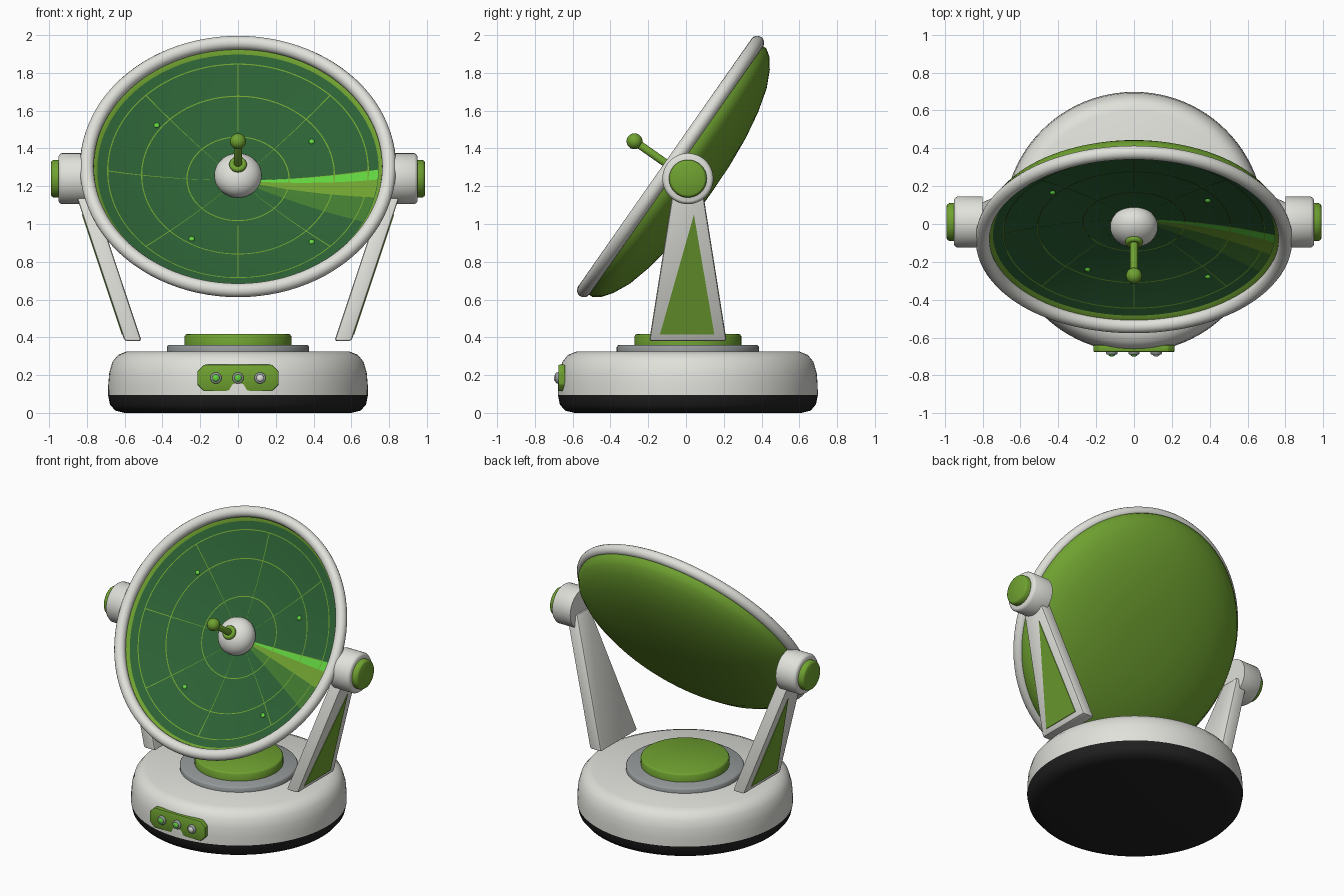
import bpy, bmesh
from math import sin, cos, pi, radians
from mathutils import Matrix, Vector

cube = bpy.data.objects.get("Cube")
if cube:
    bpy.data.objects.remove(cube)


def material(name, r, g, b):
    m = bpy.data.materials.new(name)
    m.use_nodes = True
    m.diffuse_color = (r, g, b, 1)
    node = next(n for n in m.node_tree.nodes if n.type == 'BSDF_PRINCIPLED')
    node.inputs["Base Color"].default_value = (r, g, b, 1)
    return m


WHITE = material("warm_white", .74, .75, .70)
LIME = material("lime_green", .16, .36, .03)
SCREEN = material("dark_green", .025, .12, .035)
GLOW = material("bright_green", .12, .65, .05)
TRAIL = material("faded_green", .055, .2, .03)
GREY = material("mid_grey", .3, .32, .32)
BLACK = material("black_rubber", .015, .015, .015)

# Whole-model frame, and the tilted dish frame (local z is the dish axis)
BASE = Matrix.Translation((0, .01, 0))
PIVOT = Matrix.Translation((0, .01, 1.24))
DISH = PIVOT @ Matrix.Rotation(radians(55), 4, 'X')


def finish(name, bm, mat, frame, angle=45, recalc=True):
    if recalc:
        bmesh.ops.recalc_face_normals(bm, faces=bm.faces)
    bm.transform(frame)
    me = bpy.data.meshes.new(name)
    bm.to_mesh(me)
    bm.free()
    me.materials.append(mat)
    me.shade_smooth()
    me.set_sharp_from_angle(angle=radians(angle))
    ob = bpy.data.objects.new(name, me)
    bpy.context.collection.objects.link(ob)
    return ob


def lathe(name, profile, mat, frame, segs=64, closed=False):
    """Turn (radius, height) points around local z."""
    bm = bmesh.new()
    vs = [bm.verts.new((r, 0, z)) for r, z in profile]
    es = [bm.edges.new(p) for p in zip(vs, vs[1:])]
    if closed:
        es.append(bm.edges.new((vs[-1], vs[0])))
    bmesh.ops.spin(bm, geom=vs + es, axis=(0, 0, 1), cent=(0, 0, 0),
                   angle=2 * pi, steps=segs, use_duplicate=False)
    bmesh.ops.remove_doubles(bm, verts=bm.verts, dist=1e-5)
    return finish(name, bm, mat, frame)


def disc(name, r, z0, z1, mat, frame, bevel=.012, segs=64):
    return lathe(name, [(0, z0), (r, z0), (r, z1 - bevel), (r - bevel / 2, z1 - bevel / 4),
                        (r - bevel, z1), (0, z1)], mat, frame, segs)


def ball(name, r, height, z, mat, frame):
    arc = [(r * sin(pi * i / 20), z - height * cos(pi * i / 20)) for i in range(21)]
    return lathe(name, arc, mat, frame, 40)


def loft(name, ring_a, ring_b, mat, frame, bevel=0):
    """Solid between two matching polygons."""
    bm = bmesh.new()
    a = [bm.verts.new(p) for p in ring_a]
    b = [bm.verts.new(p) for p in ring_b]
    bm.faces.new(a)
    bm.faces.new(b)
    for i in range(len(a)):
        j = (i + 1) % len(a)
        bm.faces.new((a[i], a[j], b[j], b[i]))
    if bevel:
        bmesh.ops.bevel(bm, geom=bm.edges[:], offset=bevel, segments=2,
                        profile=.5, affect='EDGES')
    return finish(name, bm, mat, frame, 30)


def bowl(r):
    return -.02 + .1 * (r / .74) ** 2


def patch(name, r0, r1, a0, a1, lift, mat, rows=16):
    """Sheet following the concave screen between two radii and angles."""
    bm = bmesh.new()
    cols = max(1, round((a1 - a0) / 3))
    grid = []
    for i in range(rows + 1):
        r = r0 + (r1 - r0) * i / rows
        angles = [radians(a0 + (a1 - a0) * j / cols) for j in range(cols + 1)]
        grid.append([bm.verts.new((r * cos(t), r * sin(t), bowl(r) + lift)) for t in angles])
    for p, q in zip(grid, grid[1:]):
        for j in range(cols):
            bm.faces.new((p[j], q[j], q[j + 1], p[j + 1]))
    return finish(name, bm, mat, DISH, recalc=False)


# Base and turntable
lathe("base_foot", [(0, 0), (.60, 0), (.65, .012), (.678, .045), (.688, .095), (0, .095)],
      BLACK, BASE, 96)
lathe("base_body", [(0, .095), (.688, .095), (.687, .15), (.682, .21), (.665, .27),
                    (.635, .307), (.59, .325), (0, .325)], WHITE, BASE, 96)
disc("turntable_ring", .377, .32, .36, GREY, BASE)
disc("turntable_cap", .283, .355, .417, LIME, BASE)

# Control panel with three lamps
w, h, c = .215, .07, .035
outline = [(-w, -h + c), (-w + c, -h), (w - c, -h), (w, -h + c),
           (w, h - c), (w - c, h), (-w + c, h), (-w, h - c)]
loft("control_panel", [(x, -.65, .185 + z) for x, z in outline],
     [(x, -.686, .185 + z) for x, z in outline], LIME, BASE, .006)
for i, (x, mat) in enumerate([(-.117, GLOW), (0, GLOW), (.117, WHITE)]):
    lamp = BASE @ Matrix.Translation((x, -.68, .185)) @ Matrix.Rotation(pi / 2, 4, 'X')
    disc(f"lamp_socket_{i}", .03, 0, .02, GREY, lamp, .006, 24)
    ball(f"lamp_{i}", .019, .01, .02, mat, lamp)

# Support arms, side panels and pivots
for s, side in ((1, "left"), (-1, "right")):
    def outer(z):
        return .60 + .333 * (z - .38)

    def section(z, y):
        return [(s * (outer(z) - t), v, z) for t, v in ((0, -y), (0, y), (.09, y), (.09, -y))]

    def triangle(lift):
        return [(s * (outer(z) + lift), y, z) for y, z in ((-.148, .415), (.14, .415), (.032, 1.05))]

    loft(f"arm_{side}", section(.38, .205), section(1.22, .072), WHITE, BASE, .014)
    loft(f"arm_panel_{side}", triangle(-.004), triangle(.004), LIME, BASE)
    axle = PIVOT @ Matrix.Rotation(s * pi / 2, 4, 'Y')
    disc(f"pivot_{side}", .135, .80, .95, WHITE, axle, .016)
    disc(f"pivot_cap_{side}", .1, .94, .99, LIME, axle, .014)

# Dish shell and rim
lathe("dish_shell", [(0, -.145), (.18, -.142), (.35, -.128), (.5, -.103), (.63, -.068),
                     (.72, -.025), (.775, .015), (.803, .055), (.803, .1), (.775, .1),
                     (.742, .076), (.7, .045), (0, -.06)], LIME, DISH, 96)
lathe("dish_rim", [(.8 + .037 * cos(t * pi / 8), .112 + .037 * sin(t * pi / 8))
                   for t in range(16)], WHITE, DISH, 96, closed=True)

# Concave screen, sweep beam, grid lines and blips
patch("screen", .02, .745, 0, 360, 0, SCREEN)
for name, a0, a1, mat in (("sweep_beam", -5, 0, GLOW), ("sweep_middle", -14, -5, LIME),
                          ("sweep_tail", -27, -14, TRAIL)):
    patch(name, .1, .742, a0, a1, .003, mat)
for i, r in enumerate((.27, .51, .69)):
    patch(f"grid_ring_{i}", r - .003, r + .003, 0, 360, .005, LIME, 1)
for i in range(8):
    patch(f"grid_spoke_{i}", .1, .69, i * 45 - .25, i * 45 + .25, .005, LIME)
for i, (x, y) in enumerate(((-.43, .32), (.39, .226), (-.245, -.405), (.39, -.44))):
    spot = DISH @ Matrix.Translation((x, y, bowl(Vector((x, y)).length)))
    ball(f"blip_{i}", .015, .009, .003, GLOW, spot)

# Central hub and antenna
ball("hub", .126, .1, .03, WHITE, DISH)
lathe("antenna_collar", [(.031 + .016 * cos(t * pi / 6), .13 + .016 * sin(t * pi / 6))
                         for t in range(12)], LIME, DISH, 32, closed=True)
disc("antenna_stem", .021, .1, .34, LIME, DISH, .004, 24)
ball("antenna_tip", .042, .042, .345, LIME, DISH)
